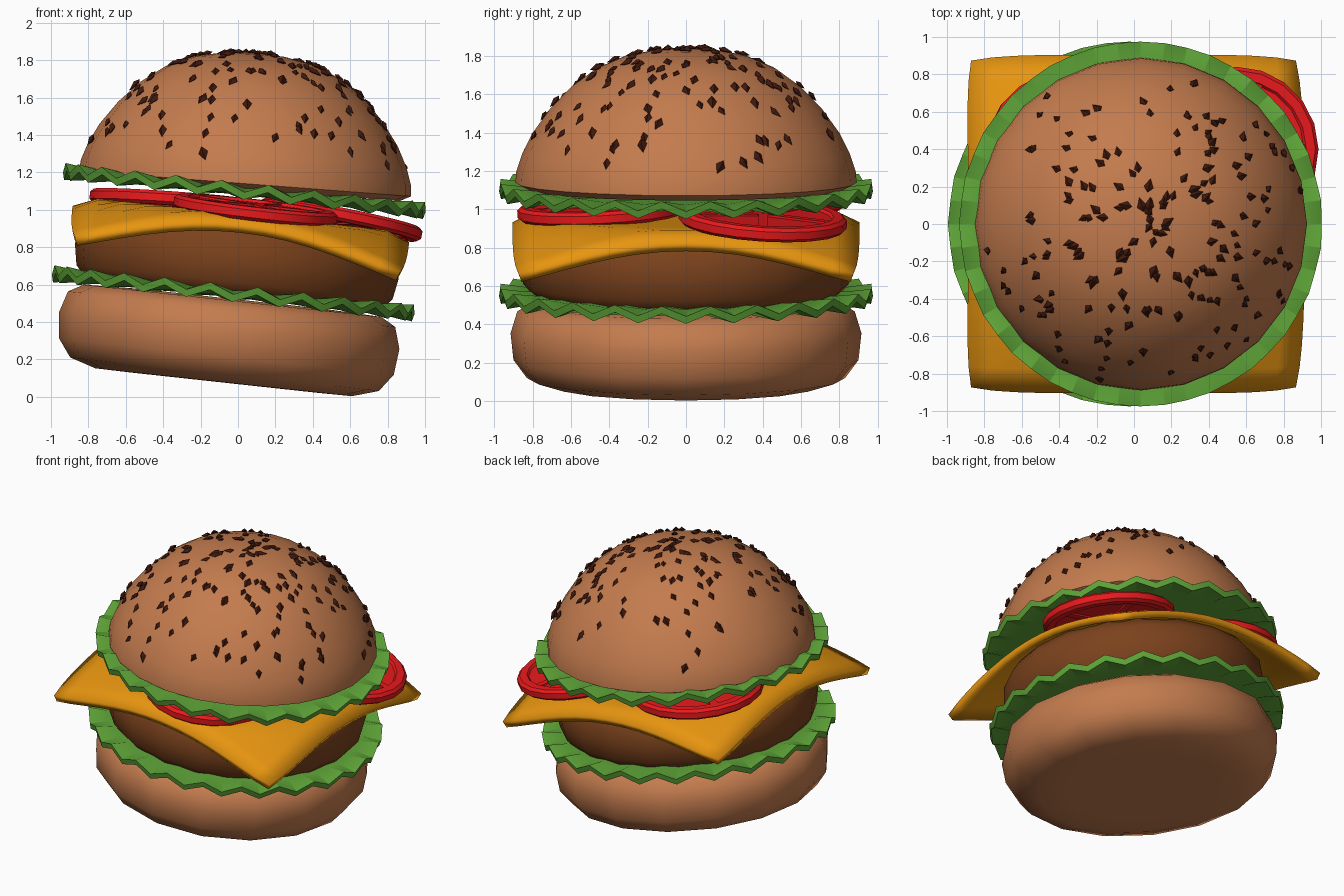
import bpy, bmesh, math, random
from mathutils import Matrix, Vector

if "Cube" in bpy.data.objects:
    bpy.data.objects.remove(bpy.data.objects["Cube"])

random.seed(4)
# the whole stack leans to the right
LEAN = Matrix.Translation((-0.077, 0, 0.076)) @ Matrix.Rotation(math.radians(6.2), 4, 'Y')


def material(name, rgb):
    m = bpy.data.materials.new(name)
    m.diffuse_color = (*rgb, 1)
    m.use_nodes = True
    m.node_tree.nodes["Principled BSDF"].inputs["Base Color"].default_value = m.diffuse_color
    return m


BUN = material("bun", (0.55, 0.20, 0.076))
PATTY = material("meat", (0.20, 0.055, 0.012))
LETTUCE = material("lettuce", (0.115, 0.38, 0.04))
CHEESE = material("cheese", (0.80, 0.30, 0.005))
TOMATO = material("tomato", (0.83, 0.01, 0.012))
SEED = material("seed", (0.05, 0.009, 0.004))


def finish(name, bm, mat, local=Matrix(), angle=40):
    bmesh.ops.recalc_face_normals(bm, faces=bm.faces)
    me = bpy.data.meshes.new(name)
    bm.to_mesh(me)
    bm.free()
    me.materials.append(mat)
    ob = bpy.data.objects.new(name, me)
    bpy.context.collection.objects.link(ob)
    ob.matrix_world = LEAN @ local
    if angle:
        bpy.ops.object.select_all(action='DESELECT')
        ob.select_set(True)
        bpy.context.view_layer.objects.active = ob
        bpy.ops.object.shade_smooth_by_angle(angle=math.radians(angle))
    return ob


def lathe(profile, segs):
    """Closed solid of revolution; profile points are (radius, height, ruffle)."""
    bm = bmesh.new()
    rings = []
    for r, h, *w in profile:
        wave = w[0] if w else 0
        rings.append([bm.verts.new((r * math.cos(2 * math.pi * i / segs),
                                    r * math.sin(2 * math.pi * i / segs),
                                    h + wave * (-1) ** (i + 1))) for i in range(segs)])
    for a, b in zip(rings, rings[1:]):
        for i in range(segs):
            j = (i + 1) % segs
            bm.faces.new((a[i], a[j], b[j], b[i]))
    bm.faces.new(rings[0])
    bm.faces.new(rings[-1])
    return bm


# bottom bun and patty
finish("bottom_bun", lathe([(.50, 0), (.69, .002), (.83, .045), (.90, .14), (.915, .28),
                            (.88, .395), (.80, .44), (.5, .45)], 16), BUN, angle=60)
finish("patty", lathe([(.6, .46), (.79, .47), (.85, .54), (.87, .65), (.86, .77),
                       (.80, .85), (.6, .86)], 20), PATTY, angle=60)

# two ruffled lettuce leaves
for name, h in (("lower_lettuce", .48), ("upper_lettuce", 1.03)):
    finish(name, lathe([(.6, h - .022, 0), (.84, h - .022, .006), (.965, h - .02, .026),
                        (.975, h + .02, .026), (.84, h + .022, .008), (.6, h + .022, 0)], 48),
           LETTUCE, angle=30)

# square cheese slice with drooping corners
bm = bmesh.new()
bmesh.ops.create_grid(bm, x_segments=14, y_segments=14, size=.905)
for v in bm.verts:
    corner = (abs(v.co.x * v.co.y) / .82) ** 5
    v.co.xy *= 1 - .035 * corner
    v.co.z = .905 - .5 * max(0, v.co.xy.length - .80)
cheese = finish("cheese_slice", bm, CHEESE)
mod = cheese.modifiers.new("thickness", 'SOLIDIFY')
mod.thickness, mod.offset = .05, -1

# three tomato slices with raised rim, hub and spokes
for n, (x, y, tilt) in enumerate(((.53, .40, 6), (.07, -.44, 3), (-.38, .38, 3))):
    bm = lathe([(.36, -.022), (.37, -.037), (.42, -.037), (.44, -.02), (.44, .02),
                (.42, .037), (.37, .037), (.36, .022)], 20)
    for k in range(5):
        m = (Matrix.Rotation(k * 2 * math.pi / 5, 4, 'Z') @ Matrix.Translation((.19, 0, 0))
             @ Matrix.Diagonal((.37, .05, .066, 1)))
        bmesh.ops.create_cube(bm, size=1, matrix=m)
    axis = Vector((-y, x, 0))
    local = Matrix.Translation((x, y, .935)) @ Matrix.Rotation(math.radians(tilt), 4, axis)
    finish(f"tomato_slice_{n + 1}", bm, TOMATO, local)

# domed top bun, leaning slightly less than the rest
DOME = [(.89, .03), (.885, .09), (.855, .18), (.80, .29), (.71, .415), (.60, .53),
        (.47, .625), (.32, .69), (.16, .722), (.02, .73)]
dome_local = Matrix.Translation((0, 0, 1.04)) @ Matrix.Rotation(math.radians(-1.8), 4, 'Y')
finish("top_bun", lathe([(.6, 0), (.83, .0)] + DOME, 24), BUN, dome_local, 60)


def dome_point(r):
    for (r1, h1), (r0, h0) in zip(DOME, DOME[1:]):
        if r0 <= r <= r1:
            t = (r - r0) / (r1 - r0)
            return h0 + t * (h1 - h0), Vector((r1 - r0, 0, h1 - h0)).normalized()
    return DOME[-1][1], Vector((1, 0, 0))


# seeds: flattened kites pointing down the slope
bm = bmesh.new()
for _ in range(185):
    r = .86 * random.random() ** .6
    a = random.uniform(0, 2 * math.pi)
    h, down = dome_point(r)
    side = Vector((0, 1, 0))
    out = down.cross(side)
    out = out if out.z > 0 else -out
    frame = Matrix((down, side, out)).transposed().to_4x4()
    m = (Matrix.Rotation(a, 4, 'Z') @ Matrix.Translation((r, 0, h)) @ frame
         @ Matrix.Rotation(random.uniform(-.5, .5), 4, 'Z')
         @ Matrix.Scale(random.uniform(.8, 1.15), 4))
    tips = [bm.verts.new(m @ Vector(p)) for p in
            ((.035, 0, .006), (-.008, .023, .004), (-.035, 0, .012), (-.008, -.023, .004))]
    top = bm.verts.new(m @ Vector((-.008, 0, .022)))
    bot = bm.verts.new(m @ Vector((-.008, 0, -.012)))
    for i in range(4):
        p, q = tips[i], tips[(i + 1) % 4]
        bm.faces.new((p, q, top))
        bm.faces.new((q, p, bot))
finish("sesame_seeds", bm, SEED, dome_local, angle=0)
